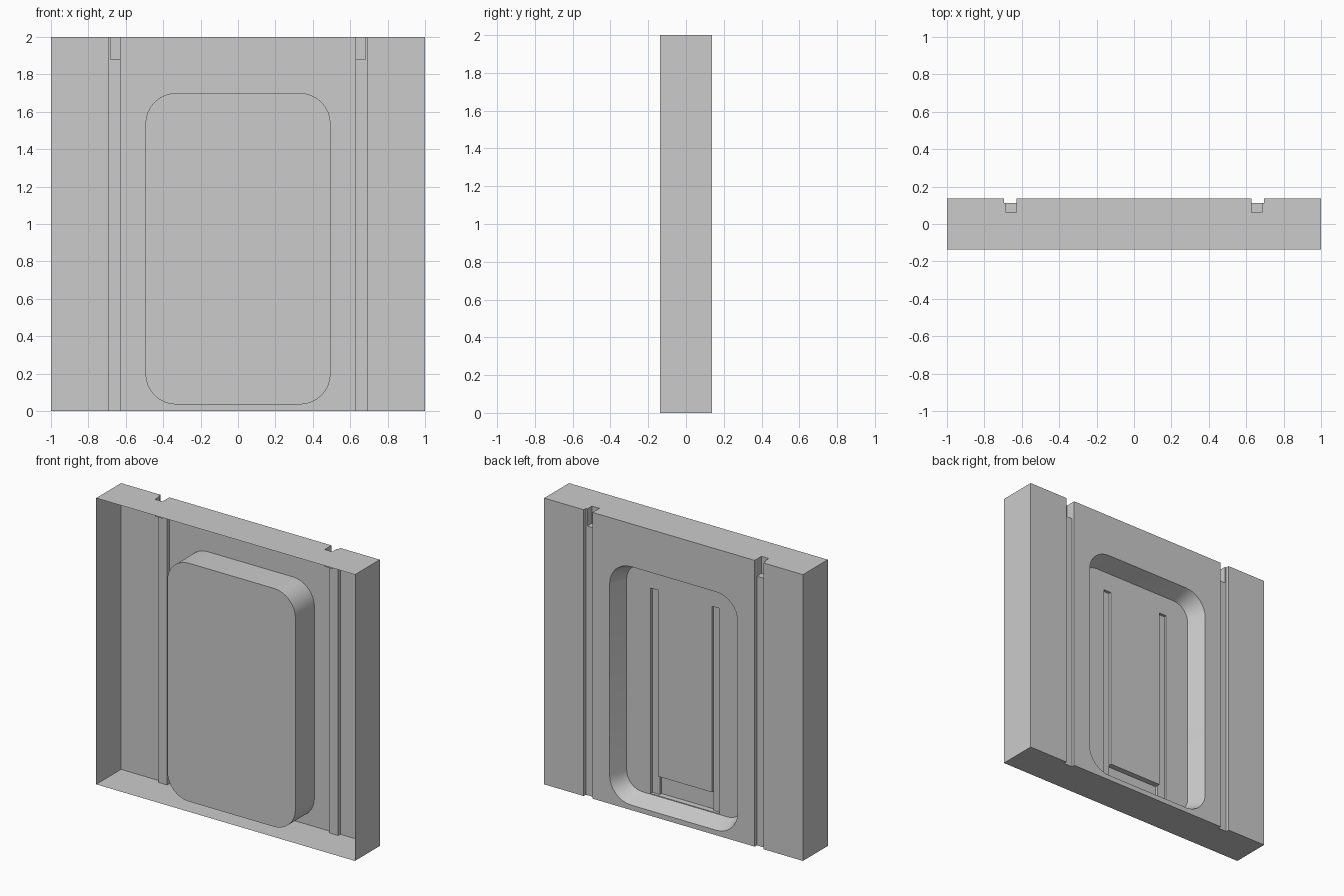
import bpy, bmesh, math

if "Cube" in bpy.data.objects:
    bpy.data.objects.remove(bpy.data.objects["Cube"])

H, Y = 2.0, 0.137            # height, half depth
G0, G1, GY = 0.627, 0.695, 0.113   # channel inner/outer x and floor y
N1, NY, NZ = 0.684, 0.062, 1.88    # notch outer x, depth y, bottom z
FLOOR, FRONT = 0.012, -0.073       # tray floor y, raised front face y


def face(bm, *pts):
    return bm.faces.new([bm.verts.new(p) for p in pts])


def wall(bm, a, b, z0, z1):
    """Vertical rectangle above the plan segment a-b."""
    face(bm, (*a, z0), (*b, z0), (*b, z1), (*a, z1))


def panel(bm, x0, x1, z0, z1, y):
    wall(bm, (x0, y), (x1, y), z0, z1)


def rounded(y, inset=0.0, seg=8):
    """Rounded rectangle in the plane at depth y."""
    hx, z0, z1, r = 0.495 - inset, 0.035 + inset, 1.70 - inset, 0.165 - inset
    pts = []
    for k, (cx, cz) in enumerate([(hx - r, z1 - r), (r - hx, z1 - r),
                                  (r - hx, z0 + r), (hx - r, z0 + r)]):
        for i in range(seg + 1):
            a = math.pi / 2 * (k + i / seg)
            pts.append((cx + r * math.cos(a), y, cz + r * math.sin(a)))
    return pts


def skin(bm, a, b):
    """Join two closed loops of equal length."""
    va, vb = [bm.verts.new(p) for p in a], [bm.verts.new(p) for p in b]
    for i in range(len(a)):
        j = (i + 1) % len(a)
        bm.faces.new((va[i], va[j], vb[j], vb[i]))


def holed(bm, outer, inner):
    """Flat face with a hole."""
    edges = []
    for pts in (outer, inner):
        vs = [bm.verts.new(p) for p in pts]
        edges += [bm.edges.new((vs[i - 1], vs[i])) for i in range(len(vs))]
    bmesh.ops.triangle_fill(bm, use_beauty=True, edges=edges)


def finish(bm, name):
    bmesh.ops.remove_doubles(bm, verts=bm.verts, dist=0.0005)
    bmesh.ops.recalc_face_normals(bm, faces=bm.faces)
    me = bpy.data.meshes.new(name)
    bm.to_mesh(me)
    bm.free()
    ob = bpy.data.objects.new(name, me)
    bpy.context.collection.objects.link(ob)
    bpy.ops.object.select_all(action='DESELECT')
    ob.select_set(True)
    bpy.context.view_layer.objects.active = ob
    bpy.ops.object.shade_smooth_by_angle(angle=math.radians(30))


# Open-fronted shell: sides, back strips, channels and top notches
bm = bmesh.new()
for s in (-1, 1):
    wall(bm, (s, -Y), (s, Y), 0, H)
    panel(bm, s, s * G1, 0, H, Y)
    wall(bm, (s * G1, Y), (s * G1, GY), 0, H)
    wall(bm, (s * G0, Y), (s * G0, GY), 0, H)
    panel(bm, s * G0, s * G1, 0, NZ, GY)
    panel(bm, s * N1, s * G1, NZ, H, GY)
    wall(bm, (s * G0, GY), (s * G0, NY), NZ, H)
    wall(bm, (s * N1, GY), (s * N1, NY), NZ, H)
    panel(bm, s * G0, s * N1, NZ, H, NY)
    face(bm, *[(s * x, y, NZ) for x, y in
               ((G0, GY), (N1, GY), (N1, NY), (G0, NY))])
# Top and bottom plates follow the channel outline
bottom = [(1, -Y), (1, Y), (G1, Y), (G1, GY), (G0, GY), (G0, Y)]
top = bottom[:4] + [(N1, GY), (N1, NY), (G0, NY), (G0, Y)]
for z, half in ((0, bottom), (H, top)):
    face(bm, *[(x, y, z) for x, y in half],
         *[(-x, y, z) for x, y in reversed(half)])
# Back panel with the tray opening
holed(bm, [(-G0, Y, 0), (G0, Y, 0), (G0, Y, H), (-G0, Y, H)], rounded(Y))
finish(bm, "outer_shell")

# Raised block on the inside
bm = bmesh.new()
skin(bm, rounded(Y), rounded(FRONT))
face(bm, *rounded(FRONT))
finish(bm, "raised_front_panel")

# Tapered tray with a recessed pair of slots and a lower pocket
bm = bmesh.new()
X0, X1, Z0, Z1, Z2 = 0.208, 0.266, 0.085, 0.22, 1.52
SLOT, POCKET = FLOOR - 0.02, FLOOR - 0.04
half = [(X1, Z0), (X1, Z2), (X0, Z2), (X0, Z1)]
outline = half + [(-x, z) for x, z in reversed(half)]


def at(y):
    return [(x, y, z) for x, z in outline]


skin(bm, rounded(Y), rounded(FLOOR, 0.045))
holed(bm, rounded(FLOOR, 0.045), at(FLOOR))
skin(bm, at(FLOOR), at(SLOT))
for s in (-1, 1):
    panel(bm, s * X0, s * X1, Z0, Z2, SLOT)
low = [(-X0, Z0), (X0, Z0), (X0, Z1), (-X0, Z1)]
skin(bm, [(x, SLOT, z) for x, z in low], [(x, POCKET, z) for x, z in low])
panel(bm, -X0, X0, Z0, Z1, POCKET)
finish(bm, "recessed_tray")
